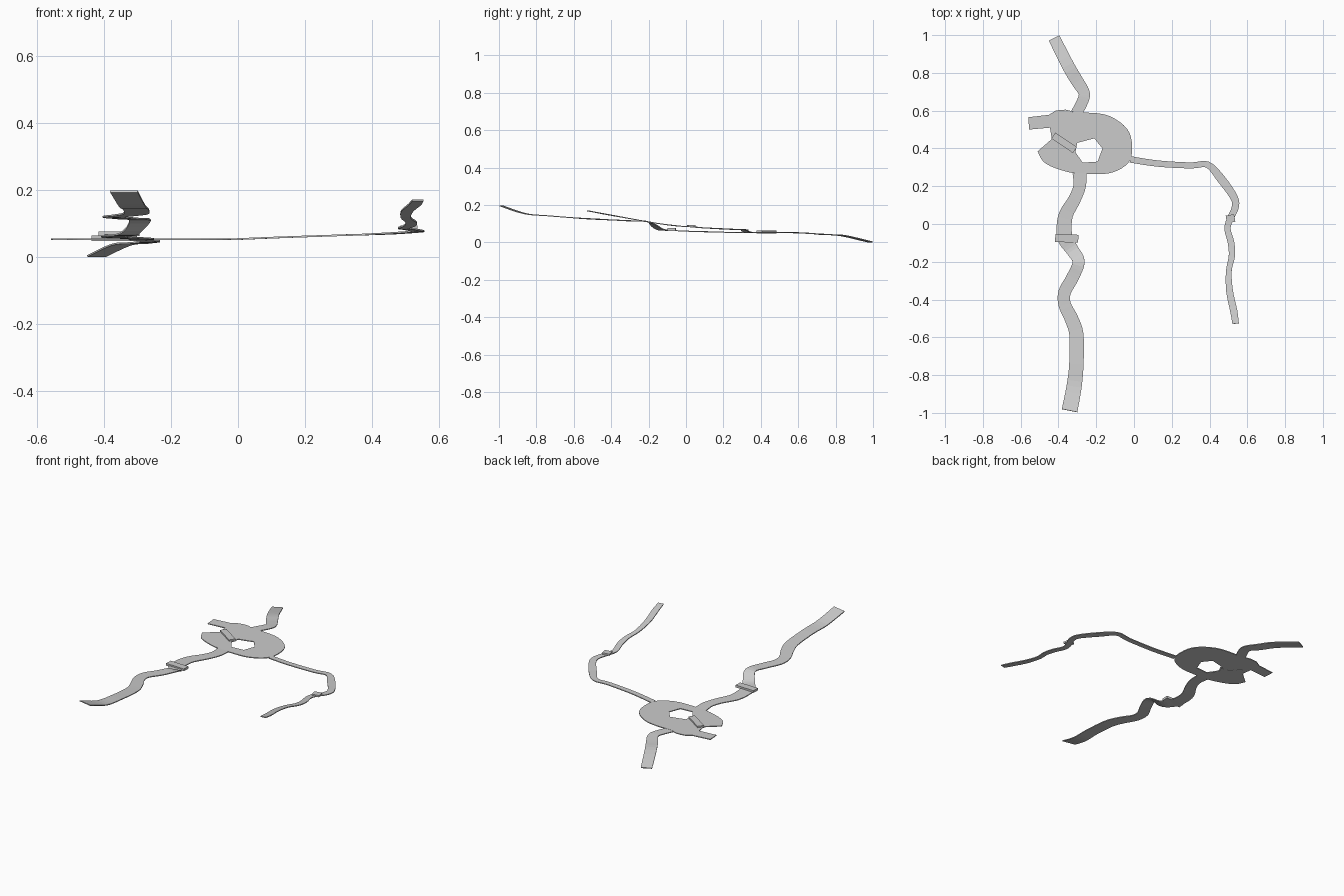
import bpy, bmesh, math
from mathutils import Vector

if "Cube" in bpy.data.objects:
    bpy.data.objects.remove(bpy.data.objects["Cube"])

THICK = 0.005
grey = bpy.data.materials.new("pale_grey")
grey.diffuse_color = (0.6, 0.6, 0.6, 1)
grey.use_nodes = True
grey.node_tree.nodes["Principled BSDF"].inputs["Base Color"].default_value = grey.diffuse_color


def smooth(pts, steps=4):
    """Catmull-Rom curve through points of any dimension."""
    out = []
    n = len(pts)
    for i in range(n - 1):
        a, b, c, d = (Vector(pts[max(0, min(n - 1, i + k))]) for k in (-1, 0, 1, 2))
        for s in range(steps):
            t = s / steps
            out.append(0.5 * (2 * b + (c - a) * t + (2 * a - 5 * b + 4 * c - d) * t * t
                              + (3 * b - a - 3 * c + d) * t ** 3))
    out.append(Vector(pts[-1]))
    return out


def finish(name, bm, thick=THICK):
    for f in bm.faces:
        f.normal_update()
        if f.normal.z < 0:
            f.normal_flip()
    me = bpy.data.meshes.new(name)
    bm.to_mesh(me)
    bm.free()
    me.materials.append(grey)
    ob = bpy.data.objects.new(name, me)
    bpy.context.collection.objects.link(ob)
    mod = ob.modifiers.new("thickness", 'SOLIDIFY')
    mod.thickness = thick
    mod.offset = -1
    return ob


def ribbon(name, pts):
    """Winding strip; each point is x, y, z, width."""
    bm = bmesh.new()
    path = smooth(pts)
    prev = None
    for i, p in enumerate(path):
        d = path[min(i + 1, len(path) - 1)] - path[max(i - 1, 0)]
        side = Vector((-d[1], d[0], 0)).normalized() * p[3] / 2
        c = Vector((p[0], p[1], p[2]))
        row = [bm.verts.new(c + side), bm.verts.new(c - side)]
        if prev:
            bm.faces.new((prev[0], prev[1], row[1], row[0]))
        prev = row
    return finish(name, bm)


def bridge(name, x, y, top, length, width, height, angle):
    bm = bmesh.new()
    vs = [bm.verts.new((sx * length / 2, sy * width / 2, 0))
          for sx, sy in ((-1, -1), (1, -1), (1, 1), (-1, 1))]
    bm.faces.new(vs)
    ob = finish(name, bm, height)
    ob.location = (x, y, top)
    ob.rotation_euler.z = math.radians(angle)
    return ob


# Lake: rounded outline with a straight inlet arm and an island hole
arm = [(-.435, .45), (-.445, .51), (-.555, .50), (-.56, .565), (-.45, .578)]
shore = [(-.415, .60), (-.36, .605), (-.31, .59), (-.26, .59), (-.155, .58), (-.075, .54),
         (-.025, .485), (-.01, .41), (-.02, .34), (-.065, .295), (-.14, .267), (-.25, .265),
         (-.325, .27), (-.415, .295), (-.48, .33), (-.51, .385)]
hole = [(-.30, .43), (-.21, .453), (-.167, .40), (-.193, .33), (-.272, .325), (-.31, .38)]
bm = bmesh.new()
edges = []
for loop in (arm + [tuple(p) for p in smooth(shore, 3)], hole):
    vs = [bm.verts.new((x, y, .055)) for x, y in loop]
    edges += [bm.edges.new((vs[i - 1], vs[i])) for i in range(len(vs))]
bmesh.ops.triangle_fill(bm, use_beauty=True, edges=edges)
finish("lake", bm)

# Outflow running down to the north
ribbon("north_river", [(-.423, .985, .005, .063), (-.35, .84, .039, .066), (-.30, .755, .044, .066),
                       (-.266, .70, .048, .06), (-.268, .66, .051, .06), (-.305, .585, .054, .06)])

# Wide river from the south, with a waterfall step
ribbon("south_river", [(-.288, .27, .055, .074), (-.288, .20, .057, .066), (-.315, .13, .059, .066),
                       (-.36, .05, .061, .075), (-.37, -.024, .064, .08), (-.362, -.082, .067, .08),
                       (-.325, -.14, .073, .068), (-.293, -.20, .112, .064), (-.325, -.283, .117, .066),
                       (-.367, -.36, .121, .066), (-.367, -.426, .124, .066), (-.332, -.50, .128, .072),
                       (-.305, -.585, .133, .075), (-.305, -.74, .145, .076), (-.317, -.86, .156, .08),
                       (-.341, -.987, .198, .084)])

# Narrow stream from the east
ribbon("east_stream", [(-.02, .342, .055, .034), (.125, .32, .061, .033), (.30, .31, .067, .032),
                       (.39, .314, .07, .034), (.46, .24, .073, .045), (.53, .14, .078, .04),
                       (.535, .085, .081, .037), (.51, .03, .086, .035), (.495, -.025, .089, .033),
                       (.514, -.10, .097, .035), (.518, -.17, .107, .033), (.502, -.25, .121, .03),
                       (.506, -.355, .14, .036), (.528, -.46, .159, .038), (.538, -.527, .172, .034)])

# Bridges
bridge("lake_bridge", -.37, .43, .064, .138, .038, .016, -34)
bridge("south_bridge", -.356, -.076, .076, .122, .042, .014, -2)
bridge("east_bridge", .511, .028, .094, .045, .04, .011, 10)
